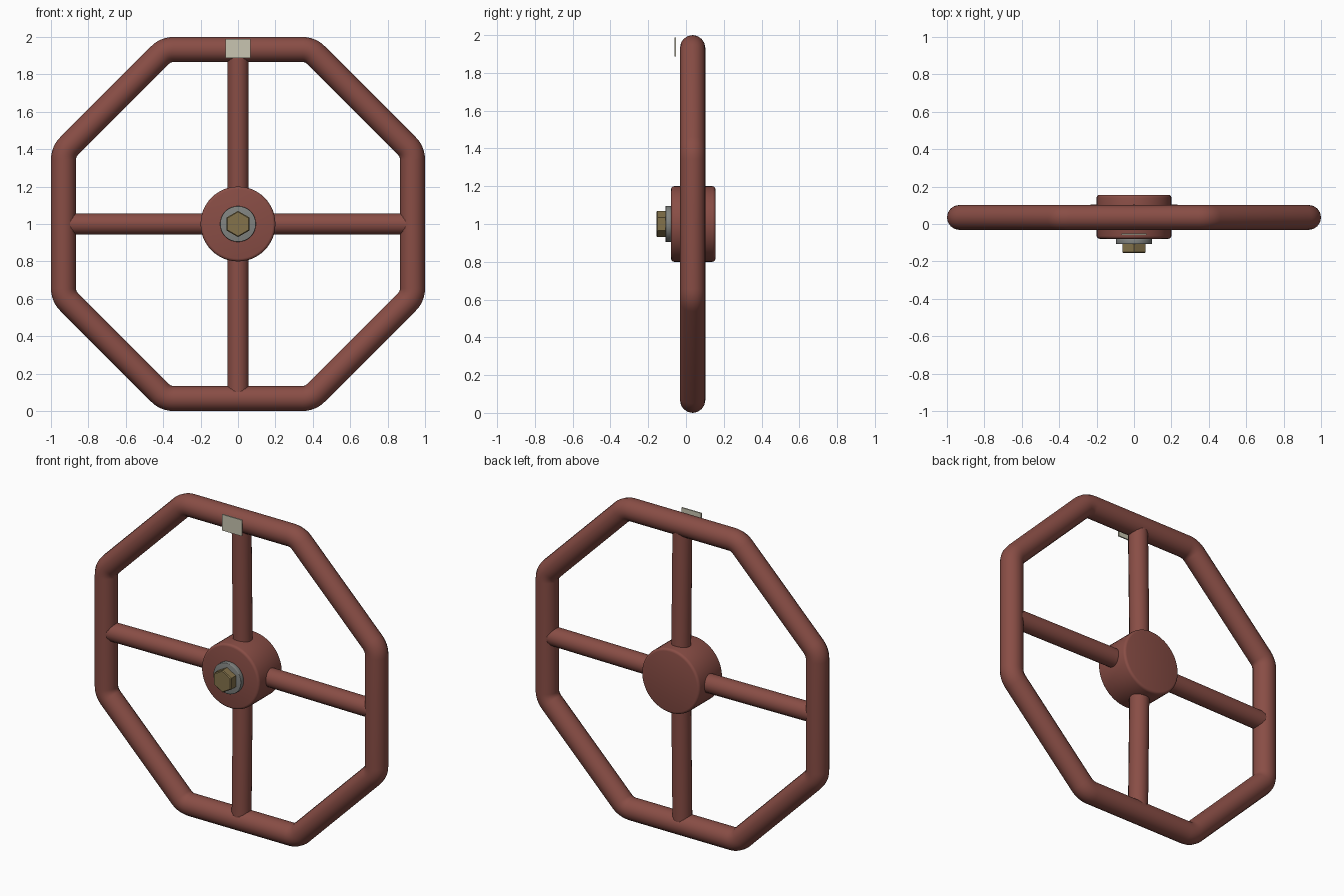
import bpy
import bmesh
from math import pi, sin, cos, tan, radians
from mathutils import Vector, Matrix

if "Cube" in bpy.data.objects:
    bpy.data.objects.remove(bpy.data.objects["Cube"], do_unlink=True)

CENTRE_Z = 1.0
RIM_Y = 0.035
TUBE = 0.067
APOTHEM = 1.0 - TUBE


def material(name, colour):
    m = bpy.data.materials.new(name)
    m.use_nodes = True
    m.diffuse_color = (*colour, 1)
    bsdf = m.node_tree.nodes["Principled BSDF"]
    bsdf.inputs["Base Color"].default_value = (*colour, 1)
    bsdf.inputs["Roughness"].default_value = 0.6
    return m


red = material("red oxide paint", (0.25, 0.075, 0.06))
steel = material("grey steel", (0.22, 0.23, 0.22))
brass = material("dull brass", (0.23, 0.17, 0.07))
cream = material("cream label", (0.58, 0.56, 0.44))


def finish(name, bm, mat, smooth=True):
    bmesh.ops.recalc_face_normals(bm, faces=bm.faces)
    mesh = bpy.data.meshes.new(name)
    bm.to_mesh(mesh)
    bm.free()
    mesh.materials.append(mat)
    ob = bpy.data.objects.new(name, mesh)
    bpy.context.collection.objects.link(ob)
    if smooth:
        bpy.ops.object.select_all(action="DESELECT")
        ob.select_set(True)
        bpy.context.view_layer.objects.active = ob
        bpy.ops.object.shade_smooth_by_angle(angle=radians(35))
    return ob


def rod(name, start, end, radius, sides, mat, bevel=0.0, smooth=True):
    """Capped cylinder between two points, with optional rounded end edges."""
    start, end = Vector(start), Vector(end)
    axis = end - start
    bm = bmesh.new()
    bmesh.ops.create_cone(bm, cap_ends=True, segments=sides, radius1=radius,
                          radius2=radius, depth=axis.length)
    if bevel:
        caps = [f for f in bm.faces if abs(f.normal.z) > 0.9]
        edges = {e for f in caps for e in f.edges}
        bmesh.ops.bevel(bm, geom=list(edges), offset=bevel, segments=3 if smooth else 1,
                        profile=0.5, affect="EDGES")
    turn = axis.to_track_quat("Z", "Y").to_matrix().to_4x4()
    bm.transform(Matrix.Translation((start + end) / 2) @ turn)
    return finish(name, bm, mat, smooth)


# Octagonal rim: a round tube swept along straight sides and rounded corners
BEND, STEPS, SIDES = 0.1, 6, 16
corner_dist = (APOTHEM - BEND) / cos(pi / 8)
bm = bmesh.new()
rings = []
for corner in range(8):
    mid = corner * pi / 4 + pi / 8
    for step in range(STEPS + 1):
        a = mid - pi / 8 + step / STEPS * pi / 4
        out = Vector((cos(a), 0, sin(a)))
        centre = Vector((cos(mid), 0, sin(mid))) * corner_dist + out * BEND
        centre += Vector((0, RIM_Y, CENTRE_Z))
        ring = []
        for k in range(SIDES):
            t = 2 * pi * k / SIDES
            ring.append(bm.verts.new(centre + out * TUBE * cos(t) + Vector((0, TUBE * sin(t), 0))))
        rings.append(ring)
for i, ring in enumerate(rings):
    following = rings[(i + 1) % len(rings)]
    for k in range(SIDES):
        n = (k + 1) % SIDES
        bm.faces.new((ring[k], ring[n], following[n], following[k]))
finish("rim", bm, red)

# Four spokes, leaning slightly back towards the hub
for name, dx, dz in (("left", 1, 0), ("right", -1, 0), ("upper", 0, 1), ("lower", 0, -1)):
    rod(name + "_spoke", (dx * 0.1, 0.048, CENTRE_Z + dz * 0.1),
        (dx * APOTHEM, RIM_Y, CENTRE_Z + dz * APOTHEM), 0.057, 16, red)

# Hub, washer and hexagonal bolt head
rod("hub", (0, 0.156, CENTRE_Z), (0, -0.079, CENTRE_Z), 0.2, 48, red, bevel=0.015)
rod("washer", (0, -0.079, CENTRE_Z), (0, -0.108, CENTRE_Z), 0.096, 32, steel, bevel=0.004)
rod("bolt_head", (0, -0.1, CENTRE_Z), (0, -0.156, CENTRE_Z), 0.07, 6, brass,
    bevel=0.005, smooth=False)

# Thin marker plate in front of the top of the rim
bm = bmesh.new()
bmesh.ops.create_cube(bm, size=1)
bm.transform(Matrix.Translation((0, -0.056, 1.938)) @ Matrix.Diagonal((0.136, 0.008, 0.1, 1)))
finish("marker_plate", bm, cream, smooth=False)
